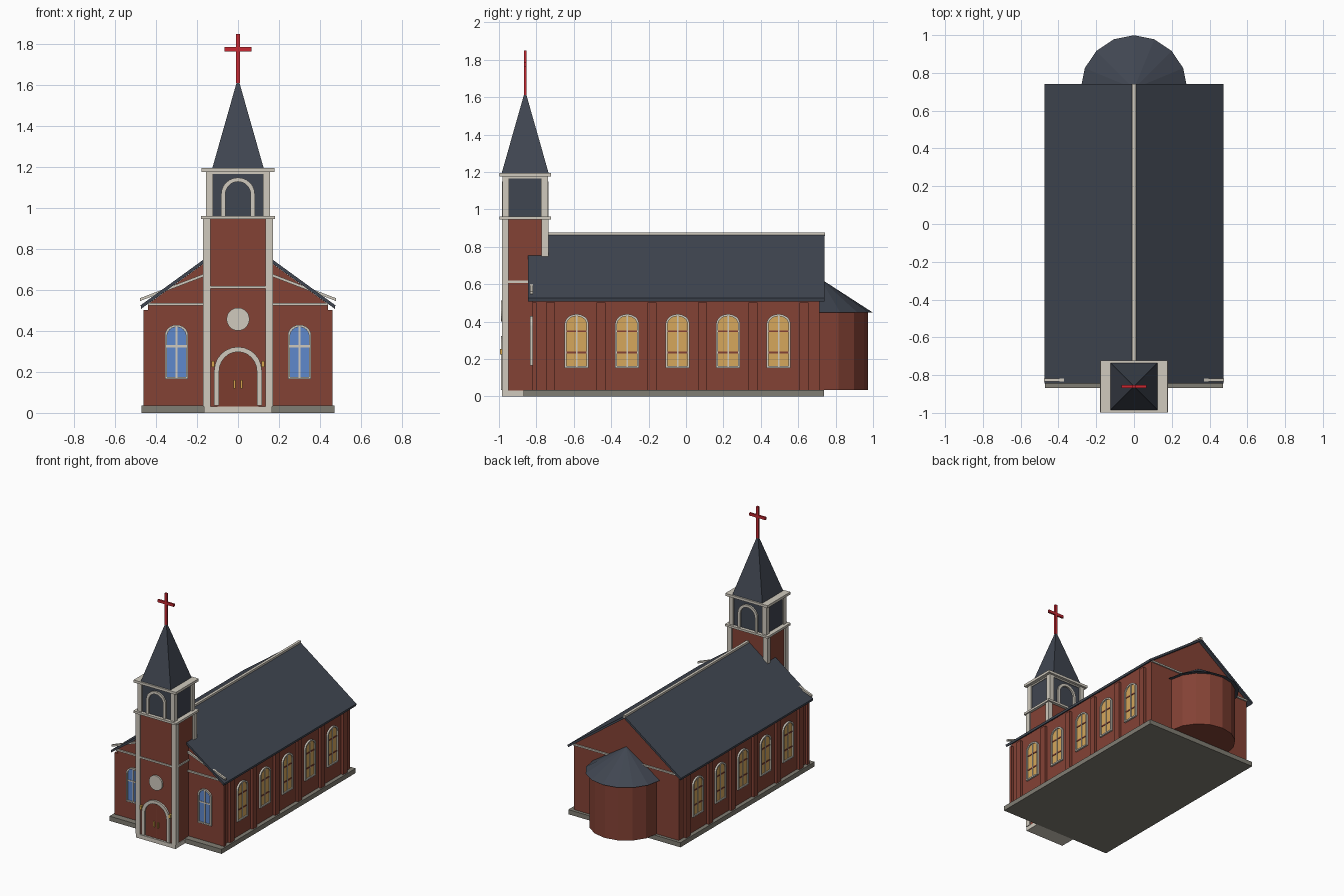
import bpy, bmesh, math
from mathutils import Matrix, Vector

if "Cube" in bpy.data.objects:
    bpy.data.objects.remove(bpy.data.objects["Cube"])


def mat(name, r, g, b):
    m = bpy.data.materials.new(name)
    lin = [((c / 255 + 0.055) / 1.055) ** 2.4 for c in (r, g, b)]
    m.diffuse_color = (*lin, 1)
    m.use_nodes = True
    m.node_tree.nodes["Principled BSDF"].inputs["Base Color"].default_value = m.diffuse_color
    return m


BRICK = mat("brick red", 132, 66, 53)
DOOR = mat("door brown", 124, 60, 47)
SLATE = mat("slate", 64, 70, 81)
CREAM = mat("cream trim", 208, 202, 190)
STONE = mat("foundation grey", 128, 125, 115)
AMBER = mat("amber glass", 214, 167, 92)
BLUE = mat("blue glass", 94, 136, 204)
RED = mat("cross red", 200, 40, 50)
GOLD = mat("gold", 214, 165, 75)


def finish(name, bm, m):
    bmesh.ops.recalc_face_normals(bm, faces=bm.faces)
    me = bpy.data.meshes.new(name)
    bm.to_mesh(me)
    bm.free()
    me.materials.append(m)
    ob = bpy.data.objects.new(name, me)
    bpy.context.collection.objects.link(ob)
    return ob


def box(name, x, y, z, m):
    """Box from (min, max) pairs."""
    bm = bmesh.new()
    bmesh.ops.create_cube(bm, size=1)
    for v in bm.verts:
        v.co = Vector([a[0] + (c + 0.5) * (a[1] - a[0]) for a, c in zip((x, y, z), v.co)])
    return finish(name, bm, m)


def facing(deg, origin):
    """Plane whose local x is right, y is up and z is the outward normal."""
    return (Matrix.Translation(origin) @ Matrix.Rotation(math.radians(deg), 4, 'Z')
            @ Matrix.Rotation(math.pi / 2, 4, 'X'))


def prism(name, pts, depth, plane, m, inner=None):
    """Extruded profile; with an inner loop it becomes a frame."""
    bm = bmesh.new()
    layer = lambda p, d: [bm.verts.new(plane @ Vector((u, v, d))) for u, v in p]
    n = len(pts)
    a, b = layer(pts, 0), layer(pts, depth)
    loops = [(a, b)]
    if inner:
        c, d = layer(inner, 0), layer(inner, depth)
        loops += [(c, d), (a, c), (b, d)]
    else:
        bm.faces.new(a)
        bm.faces.new(b)
    for p, q in loops:
        for i in range(n):
            j = (i + 1) % n
            bm.faces.new((p[i], p[j], q[j], q[i]))
    return finish(name, bm, m)


def arch(hw, z0, z1, rise, n=12):
    """Round-headed outline."""
    top = [(hw * math.cos(math.pi * i / n), z1 - rise + rise * math.sin(math.pi * i / n))
           for i in range(n + 1)]
    return [(-hw, z0), (hw, z0)] + top


def rect(u0, u1, v0, v1):
    return [(u0, v0), (u1, v0), (u1, v1), (u0, v1)]


def arch_frame(name, hw, z0, z1, rise, w, depth, plane, m=CREAM, sill=0.0):
    return prism(name, arch(hw, z0, z1, rise), depth, plane, m,
                 arch(hw - w, z0 + sill, z1 - w, rise - w * 0.8))


def window(name, plane, hw, z0, z1, glass, bars, bar_mat):
    prism(name + "_glass", arch(hw - .004, z0 + .004, z1 - .004, .05), .004, plane, glass)
    arch_frame(name + "_frame", hw, z0, z1, .052, .011, .013, plane, sill=.01)
    prism(name + "_mullion", rect(-.004, .004, z0, z1 - .005), .009, plane, CREAM)
    for z in bars:
        prism(name + "_bar", rect(-hw + .008, hw - .008, z - .005, z + .005), .007, plane, bar_mat)


# Foundation and front step
box("foundation", (-.47, .47), (-.868, .738), (0, .035), STONE)
box("front_step", (-.165, .165), (-.985, -.868), (0, .03), CREAM)

# Nave with gables, roof and ridge
prism("nave", [(-.44, .035), (.44, .035), (.44, .53), (0, .85), (-.44, .53)], 1.535,
      facing(0, (0, .715, 0)), BRICK)
prism("nave_roof", [(-.475, .525), (-.472, .508), (0, .851), (.472, .508), (.475, .525), (0, .87)],
      1.585, facing(0, (0, .74, 0)), SLATE)
box("ridge_cap", (-.01, .01), (-.74, .742), (.858, .877), CREAM)

# Gable trim
box("front_cornice", (-.44, .44), (-.832, -.815), (.525, .537), CREAM)
box("back_cornice", (-.44, .44), (.71, .725), (.525, .537), CREAM)
for s in (-1, 1):
    prism("rake_trim", [(s * .477, .546), (s * .1, .69), (s * .1, .704), (s * .477, .56)], .016,
          facing(0, (0, -.818, 0)), CREAM)

# Side pilasters and windows, front windows
for s in (-1, 1):
    for i in range(6):
        y = -.725 + i * .271
        box("side_pilaster", sorted((s * .43, s * .46)), (y - .024, y + .024), (.035, .503), BRICK)
    box("corner_pilaster", sorted((s * .43, s * .46)), (-.822, -.80), (.035, .503), BRICK)
    for i in range(5):
        window("side_window", facing(90 * s, (s * .44, -.585 + i * .27, 0)), .064, .152, .44,
               AMBER, (.235, .348), BRICK)
    window("front_window", facing(0, (s * .3, -.82, 0)), .057, .165, .43, BLUE, (.325,), CREAM)


# Apse with half-cone roof
def cone(name, r1, r2, z0, z1, sides, at, m, turn=0.0):
    bm = bmesh.new()
    bmesh.ops.create_cone(bm, cap_ends=True, segments=sides, radius1=r1, radius2=r2, depth=z1 - z0,
                          matrix=Matrix.Translation((at[0], at[1], (z0 + z1) / 2))
                          @ Matrix.Rotation(turn, 4, 'Z'))
    bmesh.ops.remove_doubles(bm, verts=bm.verts, dist=1e-5)
    return bm, name, m


for bm, name, m in (cone("apse_wall", .255, .255, .035, .452, 16, (0, .717), BRICK),
                    cone("apse_roof", .282, 0, .448, .63, 16, (0, .717), SLATE)):
    bmesh.ops.bisect_plane(bm, geom=bm.verts[:] + bm.edges[:] + bm.faces[:],
                           plane_co=(0, .7, 0), plane_no=(0, 1, 0), clear_inner=True)
    finish(name, bm, m)

# Tower shaft, belfry and their corner posts
TY = -.86


def posts(name, hx, hy, w, z):
    for sx in (-1, 1):
        for sy in (-1, 1):
            box(name, sorted((sx * hx, sx * (hx - w))),
                sorted((TY + sy * hy, TY + sy * (hy - w))), z, CREAM)


def tier(name, hx, hy, z, m):
    box(name, (-hx, hx), (TY - hy, TY + hy), z, m)


tier("tower_shaft", .16, .115, (.03, .945), BRICK)
posts("tower_post", .17, .125, .037, (.03, .945))
tier("tower_band", .168, .123, (.607, .62), CREAM)
tier("belfry_base", .18, .137, (.945, .961), CREAM)
tier("belfry_wall", .145, .112, (.961, 1.168), SLATE)
posts("belfry_post", .157, .122, .036, (.961, 1.176))
tier("belfry_top_trim", .15, .117, (1.166, 1.176), CREAM)
tier("belfry_cornice", .177, .137, (1.176, 1.195), CREAM)
for deg, s in ((0, -1), (180, 1)):
    arch_frame("belfry_arch", .082, .961, 1.148, .08, .02, .012, facing(deg, (0, TY + s * .112, 0)))

# Spire and cross
bm, name, m = cone("spire", .125 * math.sqrt(2), 0, 1.195, 1.635, 4, (0, TY), SLATE, math.pi / 4)
finish(name, bm, m)
box("cross_upright", (-.01, .01), (TY - .007, TY + .007), (1.61, 1.848), RED)
box("cross_bar", (-.067, .067), (TY - .007, TY + .007), (1.764, 1.784), RED)

# Entrance: double door, surround, handles, lamps, round window
front = facing(0, (0, TY - .115, 0))
prism("door", arch(.1, .032, .305, .1), .004, front, DOOR)
arch_frame("door_surround", .116, .035, .322, .115, .024, .014, front)
prism("door_seam", rect(-.0015, .0015, .035, .29), .006, front, BRICK)
for s in (-1, 1):
    prism("door_handle", rect(s * .016 - .005, s * .016 + .005, .118, .16), .012, front, GOLD)
    prism("door_lamp", rect(s * .122 - .008, s * .122 + .008, .225, .252), .02, front, GOLD)
disc = [(.056 * math.cos(i * math.pi / 12), .457 + .056 * math.sin(i * math.pi / 12)) for i in range(24)]
prism("round_window", disc, .013, front, CREAM)
